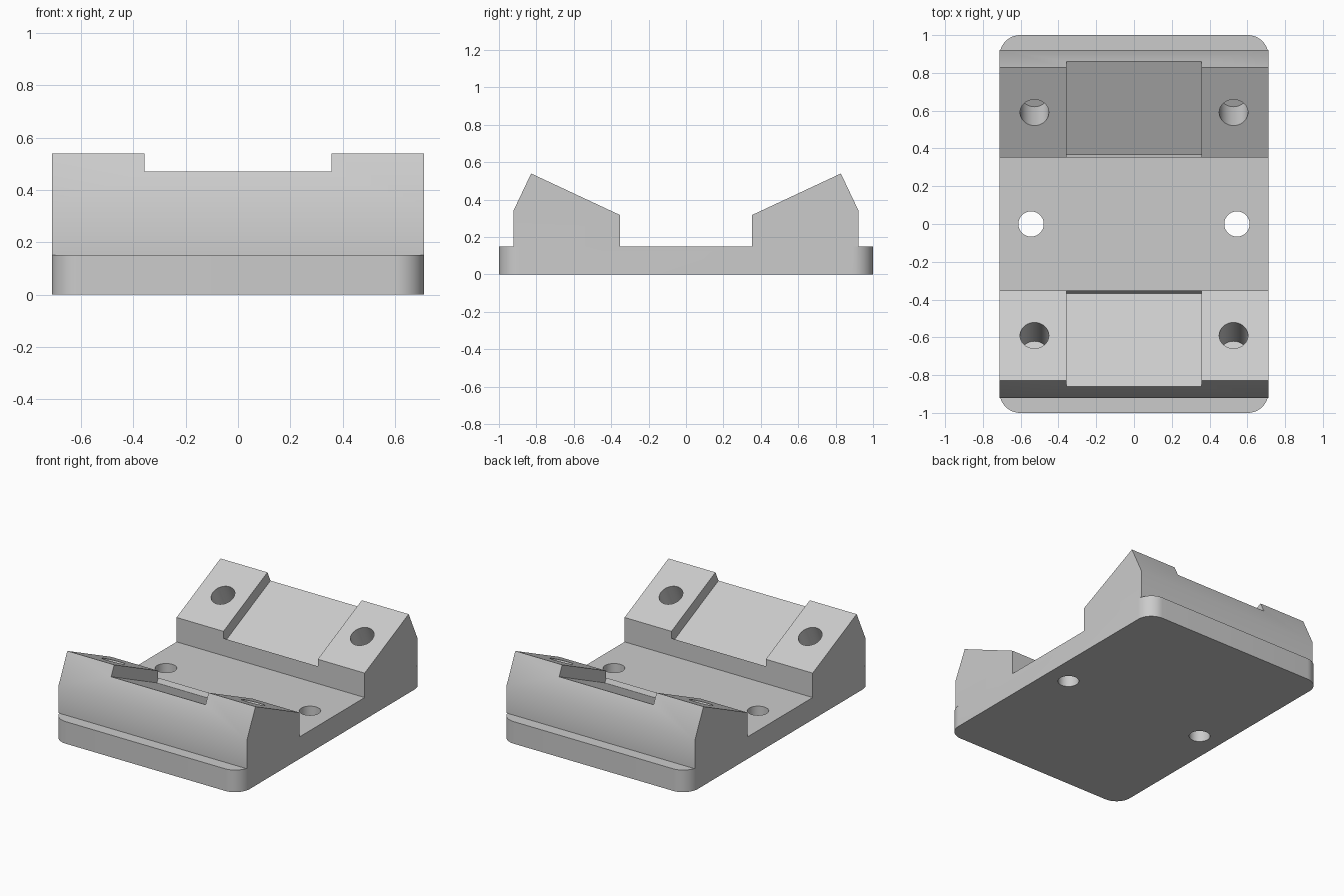
import bpy
import bmesh
import math
from mathutils import Matrix, Vector

if "Cube" in bpy.data.objects:
    bpy.data.objects.remove(bpy.data.objects["Cube"])

HALF_X, PLATE_TOP, CORNER = 0.712, 0.151, 0.11
TILT = math.atan2(0.222, 0.475)  # slope of the clamping faces
ALONG = Vector((math.cos(TILT), math.sin(TILT)))
OUT = Vector((-math.sin(TILT), math.cos(TILT)))

grey = bpy.data.materials.new("machined_grey")
grey.use_nodes = True
colour = (0.6, 0.6, 0.6, 1)
grey.diffuse_color = colour
grey.node_tree.nodes["Principled BSDF"].inputs["Base Color"].default_value = colour


def finish(bm, name):
    bmesh.ops.recalc_face_normals(bm, faces=bm.faces)
    mesh = bpy.data.meshes.new(name)
    bm.to_mesh(mesh)
    bm.free()
    mesh.materials.append(grey)
    obj = bpy.data.objects.new(name, mesh)
    bpy.context.collection.objects.link(obj)
    return obj


def prism(name, points, offset):
    """Extrude a closed outline of 3D points by an offset vector."""
    bm = bmesh.new()
    face = bm.faces.new([bm.verts.new(p) for p in points])
    result = bmesh.ops.extrude_face_region(bm, geom=[face], use_keep_orig=True)
    moved = [v for v in result["geom"] if isinstance(v, bmesh.types.BMVert)]
    bmesh.ops.translate(bm, verts=moved, vec=offset)
    return finish(bm, name)


def cross_prism(name, profile, half_width, side):
    """Extrude a (y, z) profile along x; side mirrors it to front or back."""
    points = [(-half_width, side * y, z) for y, z in profile]
    return prism(name, points, (2 * half_width, 0, 0))


def drill(name, centre, radius, length, angle=0):
    bm = bmesh.new()
    place = Matrix.Translation(centre) @ Matrix.Rotation(angle, 4, "X")
    bmesh.ops.create_cone(bm, cap_ends=True, segments=48, radius1=radius,
                          radius2=radius, depth=length, matrix=place)
    return finish(bm, name)


def combine(target, tool, operation):
    """Apply a boolean and discard the tool."""
    tool.hide_render = True
    mod = target.modifiers.new(operation.lower(), "BOOLEAN")
    mod.operation, mod.solver, mod.object = operation, "EXACT", tool
    bpy.context.view_layer.objects.active = target
    bpy.ops.object.modifier_apply(modifier=mod.name)
    bpy.data.objects.remove(tool)


# Base plate with rounded upright corners
outline = []
for quarter, (sx, sy) in enumerate([(1, 1), (-1, 1), (-1, -1), (1, -1)]):
    for step in range(13):
        a = math.radians(90 * quarter + 7.5 * step)
        outline.append((sx * (HALF_X - CORNER) + CORNER * math.cos(a),
                        sy * (1 - CORNER) + CORNER * math.sin(a), 0))
body = prism("mounting_block", outline, (0, 0, PLATE_TOP))

# Sloping ridges at front and back
ridge = [(0.353, PLATE_TOP), (0.353, 0.318), (0.828, 0.54),
         (0.922, 0.342), (0.922, PLATE_TOP)]
for side in (1, -1):
    combine(body, cross_prism("ridge", ridge, HALF_X, side), "UNION")

# Wide pocket sunk square to each slope
corner = Vector((0.367, 0.24))
pocket = [corner, corner + ALONG * 0.8,
          corner + ALONG * 0.8 + OUT * 0.3, corner + OUT * 0.3]
for side in (1, -1):
    combine(body, cross_prism("pocket_cutter", pocket, 0.357, side), "DIFFERENCE")

# Blind holes square to the slopes, and upright holes through the plate
hole = Vector((0.59, 0.429)) - OUT * 0.0175
for sx in (1, -1):
    for side in (1, -1):
        combine(body, drill("blind_hole_cutter", (sx * 0.527, side * hole.x, hole.y),
                            0.076, 0.435, side * TILT), "DIFFERENCE")
    combine(body, drill("through_hole_cutter", (sx * 0.545, 0, 0.08), 0.067, 0.6),
            "DIFFERENCE")

# Smooth shading with sharp edges kept
bpy.ops.object.select_all(action="DESELECT")
body.select_set(True)
bpy.context.view_layer.objects.active = body
bpy.ops.object.shade_smooth_by_angle(angle=math.radians(30))
